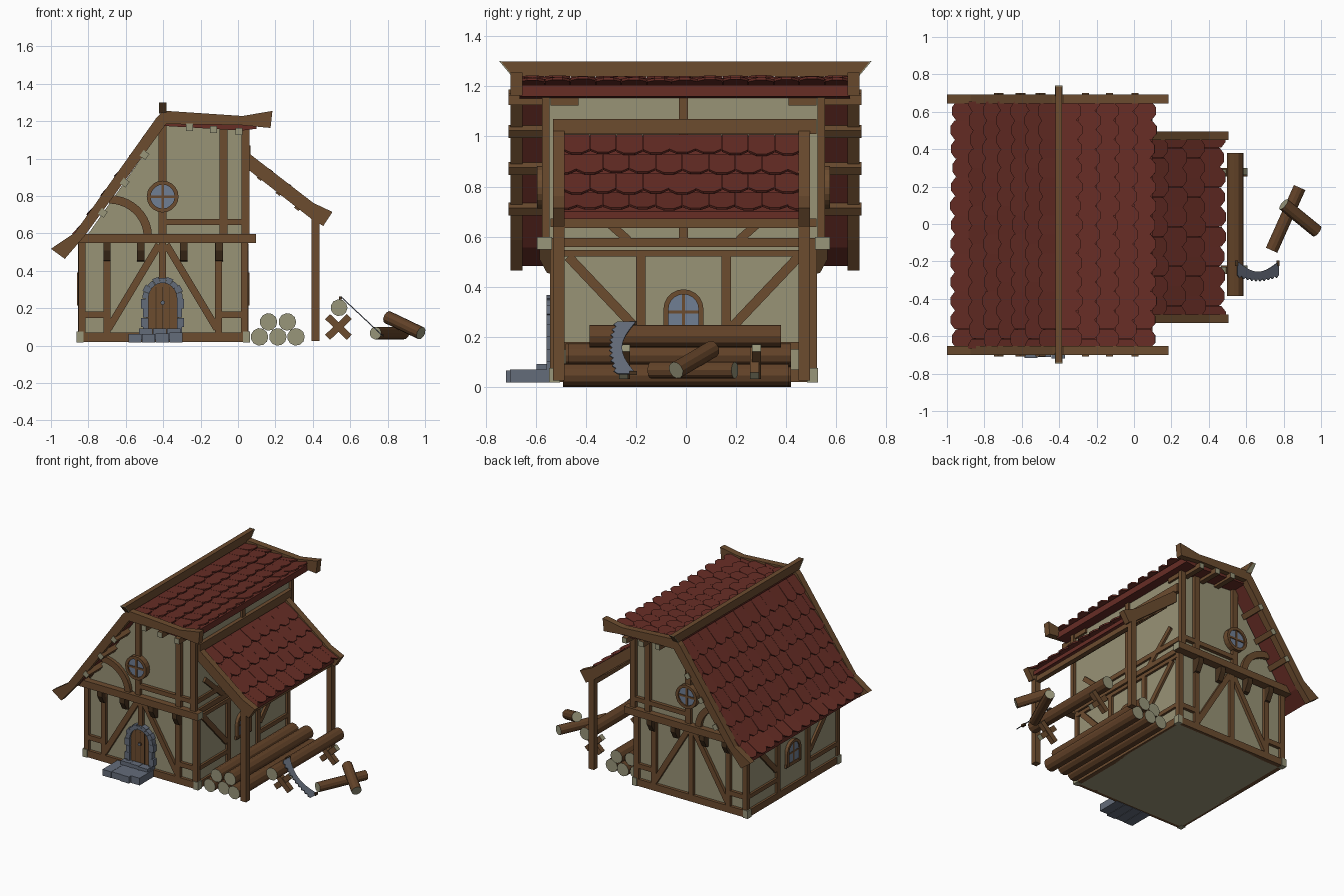
import bpy, bmesh, math, random
from mathutils import Vector

if "Cube" in bpy.data.objects:
    bpy.data.objects.remove(bpy.data.objects["Cube"])

random.seed(4)


def colour(name, r, g, b):
    m = bpy.data.materials.new(name)
    m.diffuse_color = [((c / 255 + 0.055) / 1.055) ** 2.4 for c in (r, g, b)] + [1]
    m.use_nodes = True
    m.node_tree.nodes["Principled BSDF"].inputs["Base Color"].default_value = m.diffuse_color
    return m


WALL = colour("plaster", 152, 147, 118)
WOOD = colour("timber", 108, 76, 47)
DARK = colour("dark_timber", 72, 51, 31)
BARK = colour("bark", 98, 66, 40)
PALE = colour("cut_wood", 152, 150, 122)
ROOF = colour("roof_tile", 103, 45, 37)
STONE = colour("stone", 100, 108, 122)
GLASS = colour("glass", 112, 126, 148)


def finish(name, bm, *mats):
    bmesh.ops.recalc_face_normals(bm, faces=bm.faces[:])
    me = bpy.data.meshes.new(name)
    bm.to_mesh(me)
    bm.free()
    for m in mats:
        me.materials.append(m)
    ob = bpy.data.objects.new(name, me)
    bpy.context.collection.objects.link(ob)
    return ob


def add_solid(bm, low, high, cap=0):
    """Closed solid between two matching rings of points."""
    a, b = [bm.verts.new(p) for p in low], [bm.verts.new(p) for p in high]
    for i in range(len(a)):
        j = (i + 1) % len(a)
        bm.faces.new((a[i], a[j], b[j], b[i]))
    for ring in (a, b):
        bm.faces.new(ring).material_index = cap


def prism(name, pts, t0, t1, mat, axis="y"):
    """Extrude a (u, z) outline along x or y."""
    put = (lambda u, z, t: (u, t, z)) if axis == "y" else (lambda u, z, t: (t, u, z))
    bm = bmesh.new()
    add_solid(bm, [put(u, z, t0) for u, z in pts], [put(u, z, t1) for u, z in pts])
    return finish(name, bm, mat)


def box(name, x0, x1, y0, y1, z0, z1, mat=WOOD):
    return prism(name, [(x0, z0), (x1, z0), (x1, z1), (x0, z1)], y0, y1, mat)


def sweep(name, p0, p1, section, mat, ends, normal):
    p0, p1, n = Vector(p0), Vector(p1), Vector(normal)
    d = (p1 - p0).normalized()
    v = (n - d * n.dot(d)).normalized()
    u = d.cross(v)
    bm = bmesh.new()
    add_solid(bm, *[[p + u * a + v * b for a, b in section] for p in (p0, p1)], cap=1)
    return finish(name, bm, mat, ends)


def beam(name, p0, p1, w=0.038, d=0.03, normal=(0, 1, 0), ends=WOOD, mat=WOOD):
    w, d = w / 2, d / 2
    return sweep(name, p0, p1, [(-w, -d), (w, -d), (w, d), (-w, d)], mat, ends, normal)


def log(name, p0, p1, r, n=11):
    ring = [(r * math.cos(i * math.tau / n), r * math.sin(i * math.tau / n)) for i in range(n)]
    return sweep(name, p0, p1, ring, BARK, PALE, (0.01, 0.02, 1))


def arc(cx, cz, rx, rz, a0, a1, n=10):
    return [(cx + rx * math.cos(math.radians(a0 + (a1 - a0) * i / n)),
             cz + rz * math.sin(math.radians(a0 + (a1 - a0) * i / n))) for i in range(n + 1)]


def arch(c, hw, z0, zs, rise):
    return [(c + hw, z0)] + arc(c, zs, hw, rise, 0, 180) + [(c - hw, z0)]


# ---- plaster walls
box("lower_walls", -0.84, 0.04, -0.52, 0.50, 0.02, 0.57, WALL)
prism("upper_walls", [(-0.82, 0.57), (0.04, 0.57), (0.04, 1.175), (-0.39, 1.185)], -0.55, 0.53, WALL)

# ---- timber framing, front and back gables
CX, CY = -0.403, -0.01
for s in (-1, 1):
    yl, yu = CY + s * 0.515, CY + s * 0.55

    def lower(name, x0, z0, x1, z1, w=0.038):
        beam(name, (x0, yl, z0), (x1, yl, z1), w, 0.034)

    def upper(name, x0, z0, x1, z1, w=0.038):
        beam(name, (x0, yu, z0), (x1, yu, z1), w, 0.03)

    lower("sill_beam", -0.85, 0.045, 0.05, 0.045, 0.05)
    for x in (-0.835, -0.70, -0.105, 0.035):
        lower("lower_post", x, 0.02, x, 0.57)
    lower("short_rail", -0.83, 0.165, -0.70, 0.165, 0.035)
    lower("short_rail", 0.03, 0.165, -0.105, 0.165, 0.035)
    lower("center_post", CX, 0.36 if s < 0 else 0.05, CX, 0.56)
    for k in (-1, 1):
        lower("diagonal_brace", CX + k * 0.02, 0.54, CX + k * 0.29, 0.09)
    for x in (-0.845, 0.045):
        box("corner_foot", x - 0.018, x + 0.018, yl - 0.022, yl + 0.022, 0.018, 0.075, PALE)
    beam("floor_beam", (-0.87, CY + s * 0.555, 0.573), (0.095, CY + s * 0.555, 0.573), 0.05, 0.06, ends=PALE)
    for x in (-0.70, -0.52, -0.29, -0.10):
        y0, y1 = CY + s * 0.52, CY + s * 0.575
        prism("corbel", [(y0, 0.45), (y0, 0.55), (y1, 0.55), (y1, 0.51), (CY + s * 0.545, 0.455)],
              x - 0.019, x + 0.019, DARK, "x")
    for x, top in ((CX, 1.185), (-0.077, 1.175), (0.04, 1.175)):
        upper("upper_post", x, 0.59, x, top, 0.042)
    upper("upper_rail", CX, 0.662, 0.03, 0.662, 0.032)
    prism("curved_brace", arc(-0.69, 0.585, 0.23, 0.22, 0, 90) + arc(-0.69, 0.585, 0.185, 0.175, 90, 0),
          yu - 0.015, yu + 0.015, WOOD)
    # round gable window
    yw = CY + s * 0.565
    prism("round_pane", arc(CX, 0.797, 0.072, 0.072, 0, 345, 23), yw - 0.01, yw + 0.01, GLASS)
    for a in (0, 180):
        prism("round_frame", arc(CX, 0.797, 0.085, 0.085, a, a + 180) + arc(CX, 0.797, 0.064, 0.064, a + 180, a),
              yw - 0.02, yw + 0.02, WOOD)
    beam("window_bar", (CX, yw, 0.73), (CX, yw, 0.865), 0.014, 0.03)
    beam("window_bar", (CX - 0.07, yw, 0.797), (CX + 0.07, yw, 0.797), 0.014, 0.03)

# ---- timber framing and arched windows, left and right walls
for s in (-1, 1):
    xs = -0.40 + s * 0.44

    def side(name, y0, z0, y1, z1, w=0.038):
        beam(name, (xs, y0, z0), (xs, y1, z1), w, 0.032, (1, 0, 0))

    side("side_sill", -0.53, 0.045, 0.51, 0.045, 0.05)
    side("side_top_rail", -0.53, 0.533, 0.51, 0.533, 0.026)
    side("side_floor_beam", -0.56, 0.576, 0.54, 0.576, 0.036)
    for k in (-1, 1):
        side("side_post", CY + k * 0.17, 0.05, CY + k * 0.17, 0.53)
        side("side_brace", CY + k * 0.46, 0.52, CY + k * 0.19, 0.235)
        side("side_rail", CY + k * 0.50, 0.165, CY + k * 0.17, 0.165, 0.03)
    t0, t1 = xs - 0.022, xs + 0.022
    prism("arched_pane", arch(CY, 0.07, 0.225, 0.31, 0.07), xs - 0.014, xs + 0.014, GLASS, "x")
    prism("arched_frame", arch(CY, 0.08, 0.215, 0.31, 0.08) + arch(CY, 0.06, 0.215, 0.31, 0.06)[::-1],
          t0, t1, WOOD, "x")
    side("window_sill", CY - 0.085, 0.22, CY + 0.085, 0.22, 0.025)
    side("window_bar", CY, 0.22, CY, 0.375, 0.012)
    side("window_bar", CY - 0.065, 0.30, CY + 0.065, 0.30, 0.012)
# upper part of the right wall
for y0, z0, y1, z1 in ((CY, 0.59, CY, 1.16), (-0.23, 0.585, -0.45, 0.78), (0.21, 0.585, 0.43, 0.78),
                       (-0.54, 0.655, 0.52, 0.655), (-0.54, 1.14, -0.43, 1.14), (0.52, 1.14, 0.41, 1.14)):
    beam("right_wall_timber", (0.04, y0, z0), (0.04, y1, z1), 0.034, 0.03, (1, 0, 0))

# ---- door, stone surround and steps
prism("door", arch(CX, 0.085, 0.05, 0.25, 0.09), -0.542, -0.51, WOOD)
for x in (-0.035, 0.0, 0.035):
    box("plank_gap", CX + x - 0.002, CX + x + 0.002, -0.545, -0.54, 0.08, 0.315, DARK)
log("door_knob", (CX, -0.555, 0.23), (CX, -0.53, 0.23), 0.012, 8).data.materials[1] = STONE
for k in (-1, 1):
    for i in range(4):
        o, z = (0.115 if i % 2 else 0.104), 0.05 + i * 0.05
        x = sorted((CX + k * 0.076, CX + k * o))
        box("jamb_stone", *x, -0.556, -0.51, z, z + 0.049, STONE)
for i in range(9):
    o = 0.115 if i % 2 else 0.108
    a = i * 20
    prism("arch_stone", arc(CX, 0.25, o, o + 0.004, a, a + 19.5, 2) + arc(CX, 0.25, 0.076, 0.085, a + 19.5, a, 2),
          -0.556, -0.51, STONE)
for i in range(4):
    x = -0.585 + i * 0.0725
    box("lower_step", x, x + 0.07, -0.72 + random.random() * 0.02, -0.53, 0.018, 0.062 + random.random() * 0.01, STONE)
for i in range(3):
    x = -0.53 + i * 0.075
    box("upper_step", x, x + 0.073, -0.60 + random.random() * 0.02, -0.53, 0.03, 0.09 + random.random() * 0.008, STONE)


# ---- tiled roofs: a slab with overlapping rows of pointed tiles
def roof(name, path, y0, y1, rows, cols, thick):
    pts = [Vector((x, 0, z)) for x, z in path]
    seg = [(b - a).length for a, b in zip(pts, pts[1:])]

    def at(t):
        for a, b, l in zip(pts, pts[1:], seg):
            if t <= l + 1e-6:
                break
            t -= l
        else:
            t += l
        return a + (b - a) * (t / l)

    prism(name + "_slab", path + [(x, z - thick) for x, z in path[::-1]], y0, y1, ROOF)
    bm = bmesh.new()
    step, w = sum(seg) / rows, (y1 - y0) / cols
    for r in range(rows):
        a, b = at(r * step), at((r + 1) * step)
        d = (b - a).normalized()
        n = Vector((-d.z, 0, d.x))
        n = n if n.z > 0 else -n
        for c in range(cols + r % 2):
            yc = y0 + (c + 0.5 - 0.5 * (r % 2)) * w
            end = step + 0.018 + random.uniform(-0.006, 0.006)
            lift = 0.014 + random.uniform(0, 0.005)
            shape = [(0, -.5), (0, .5), (end - 0.026, .5), (end, .2), (end, -.2), (end - 0.026, -.5)]
            ring = []
            for s, k in shape:
                p = a + d * s + n * (lift * s / step)
                p.y = min(max(yc + k * w * 0.985, y0), y1)
                ring.append(p)
            add_solid(bm, ring, [p + n * 0.01 for p in ring])
    finish(name + "_tiles", bm, ROOF)


roof("left_roof", [(-0.40, 1.215), (-0.853, 0.592), (-0.945, 0.517)], -0.665, 0.655, 7, 13, 0.035)
roof("right_roof", [(-0.40, 1.22), (0.02, 1.195), (0.10, 1.205)], -0.665, 0.655, 5, 13, 0.045)
roof("lean_to_roof", [(0.05, 1.0), (0.39, 0.735), (0.455, 0.70)], -0.49, 0.46, 4, 9, 0.03)

# ---- barge boards, ridge and purlins
for y in (-0.70, 0.645):
    prism("left_barge_board", [(-0.40, 1.255), (-0.435, 1.22), (-0.873, 0.603), (-1.0, 0.518), (-0.926, 0.464),
                               (-0.82, 0.587), (-0.385, 1.185)], y, y + 0.047, WOOD)
    prism("right_barge_board", [(-0.41, 1.235), (-0.38, 1.255), (0.024, 1.228), (0.184, 1.255), (0.174, 1.164),
                                (0.008, 1.18), (-0.40, 1.185)], y, y + 0.047, WOOD)
prism("ridge_beam", [(-0.745, 1.30), (0.74, 1.30), (0.69, 1.24), (-0.695, 1.24)], -0.42, -0.385, WOOD, "x")
for y in (-0.745, 0.74):
    s = 1 if y < 0 else -1
    prism("ridge_cap", [(y, 1.30), (y + s * 0.05, 1.24), (y + s * 0.055, 1.24), (y + s * 0.005, 1.301)],
          -0.423, -0.382, PALE, "x")
slope = (-0.81, 0, 0.58)
for x, z, n in ((-0.50, 1.02, slope), (-0.606, 0.872, slope), (-0.723, 0.71, slope),
                (-0.26, 1.168, (0, 0, 1)), (-0.13, 1.155, (0, 0, 1)), (0.005, 1.145, (0, 0, 1))):
    beam("purlin", (x, -0.708, z), (x, 0.70, z), 0.038, 0.038, n, PALE)
beam("eave_beam", (0.06, -0.67, 1.145), (0.06, 0.66, 1.145), 0.03, 0.03)

# ---- lean-to
box("lean_to_wall_plate", 0.035, 0.068, -0.53, 0.52, 1.01, 1.07)
for y in (-0.53, 0.45):
    prism("lean_to_barge_board", [(0.05, 1.035), (0.403, 0.763), (0.505, 0.715), (0.456, 0.64), (0.392, 0.678),
                                  (0.05, 0.945)], y, y + 0.045, WOOD)
    box("lean_to_post", 0.392, 0.435, y, y + 0.045, 0.025, 0.70)
box("lean_to_eave_beam", 0.395, 0.43, -0.50, 0.46, 0.635, 0.672)
for x, z in ((0.12, 0.90), (0.22, 0.82), (0.32, 0.74)):
    beam("lean_to_purlin", (x, -0.50, z), (x, 0.46, z), 0.028, 0.028, (0.6, 0, 0.8))

# ---- log pile and loose logs
for x, z, y0, y1 in ((0.115, 0.047, -0.49, 0.41), (0.213, 0.047, -0.47, 0.42), (0.31, 0.047, -0.49, 0.41),
                     (0.163, 0.127, -0.48, 0.40), (0.264, 0.127, -0.47, 0.42)):
    log("stacked_log", (x, y0, z), (x, y1, z), 0.047)
log("loose_log", (0.735, -0.14, 0.067), (0.885, 0.195, 0.067), 0.034)
log("leaning_log", (0.978, -0.04, 0.067), (0.80, 0.105, 0.152), 0.035)

# ---- sawhorse with its log
log("sawn_log", (0.54, -0.385, 0.203), (0.54, 0.38, 0.203), 0.045)
for y in (-0.245, 0.277):
    for k in (-1, 1):
        beam("sawhorse_leg", (0.537 - k * 0.058, y + k * 0.004, 0.045), (0.537 + k * 0.058, y + k * 0.004, 0.155),
             0.038, 0.036, ends=PALE)

# ---- curved saw with teeth, leaning on the log
bm = bmesh.new()
N = 20
edge = []
for i in range(N + 1):
    t = i / N
    edge.append((t, -0.20 - 0.055 * math.sin(math.pi * t)))
for i in range(N, -1, -1):
    t = i / N
    edge.append((t, -0.272 - 0.022 * math.sin(math.pi * t) - 0.013 * (i % 2)))
for_side = [Vector((0.55 + 0.222 * t, y, 0.258 - 0.208 * t)) for t, y in edge]
add_solid(bm, for_side, [p + Vector((0.004, 0, 0.004)) for p in for_side])
finish("saw_blade", bm, STONE)
for x, z in ((0.547, 0.256), (0.77, 0.055)):
    beam("saw_handle", (x, -0.225, z), (x, -0.195, z), 0.016, 0.016, (0, 0, 1), mat=DARK, ends=DARK)
